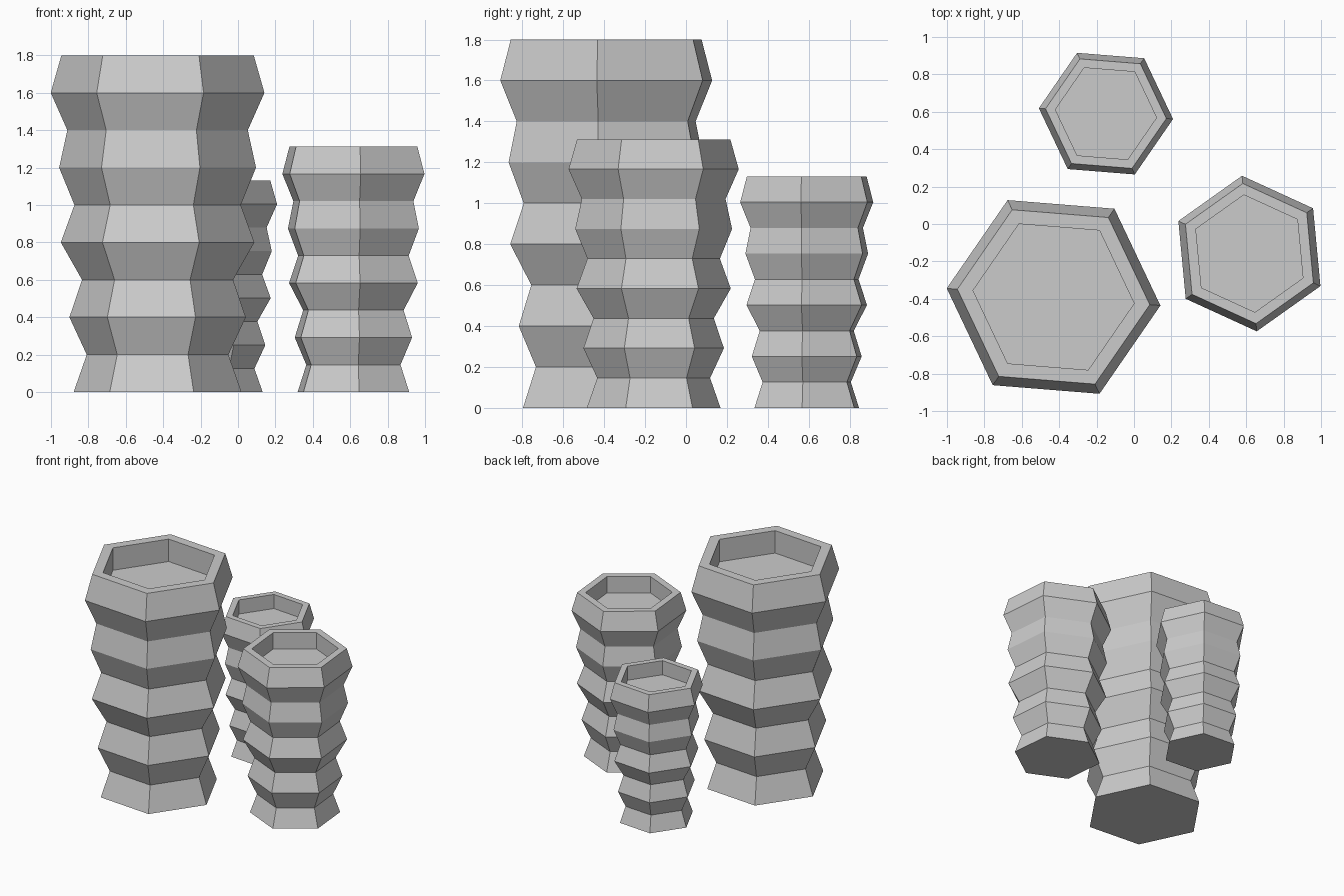
import bpy, bmesh
from math import cos, sin, radians

if "Cube" in bpy.data.objects:
    bpy.data.objects.remove(bpy.data.objects["Cube"])

# Radii of the zigzag outside, one ring every 0.2 units of height
OUTER = [0.450, 0.380, 0.473, 0.405, 0.519, 0.446, 0.528, 0.484, 0.573, 0.516]
RIM_INNER, FLOOR_Z, TOP_Z = 0.432, 1.62, 1.8


def pot(name, x, y, scale, turn):
    # outside wall, flat rim, then the inside wall down to the shallow floor
    profile = [(r, 0.2 * i) for i, r in enumerate(OUTER)]
    profile += [(RIM_INNER, TOP_Z), (RIM_INNER, FLOOR_Z)]
    bm = bmesh.new()
    rings = []
    for r, z in profile:
        angles = [radians(turn + 60 * k) for k in range(6)]
        rings.append([bm.verts.new((r * cos(a), r * sin(a), z)) for a in angles])
    for low, high in zip(rings, rings[1:]):
        for k in range(6):
            n = (k + 1) % 6
            bm.faces.new((low[k], low[n], high[n], high[k]))
    # base and floor
    bm.faces.new(rings[0][::-1])
    bm.faces.new(rings[-1])
    bmesh.ops.recalc_face_normals(bm, faces=bm.faces)
    mesh = bpy.data.meshes.new(name)
    bm.to_mesh(mesh)
    bm.free()
    obj = bpy.data.objects.new(name, mesh)
    obj.location = (x, y, 0)
    obj.scale = (scale, scale, scale)
    bpy.context.collection.objects.link(obj)


# Three sizes of the same hexagonal pot
pot("large_pot", -0.43, -0.39, 1.0, -4.6)
pot("medium_pot", 0.617, -0.158, 0.729, 35.4)
pot("small_pot", -0.15, 0.59, 0.628, -4.6)
